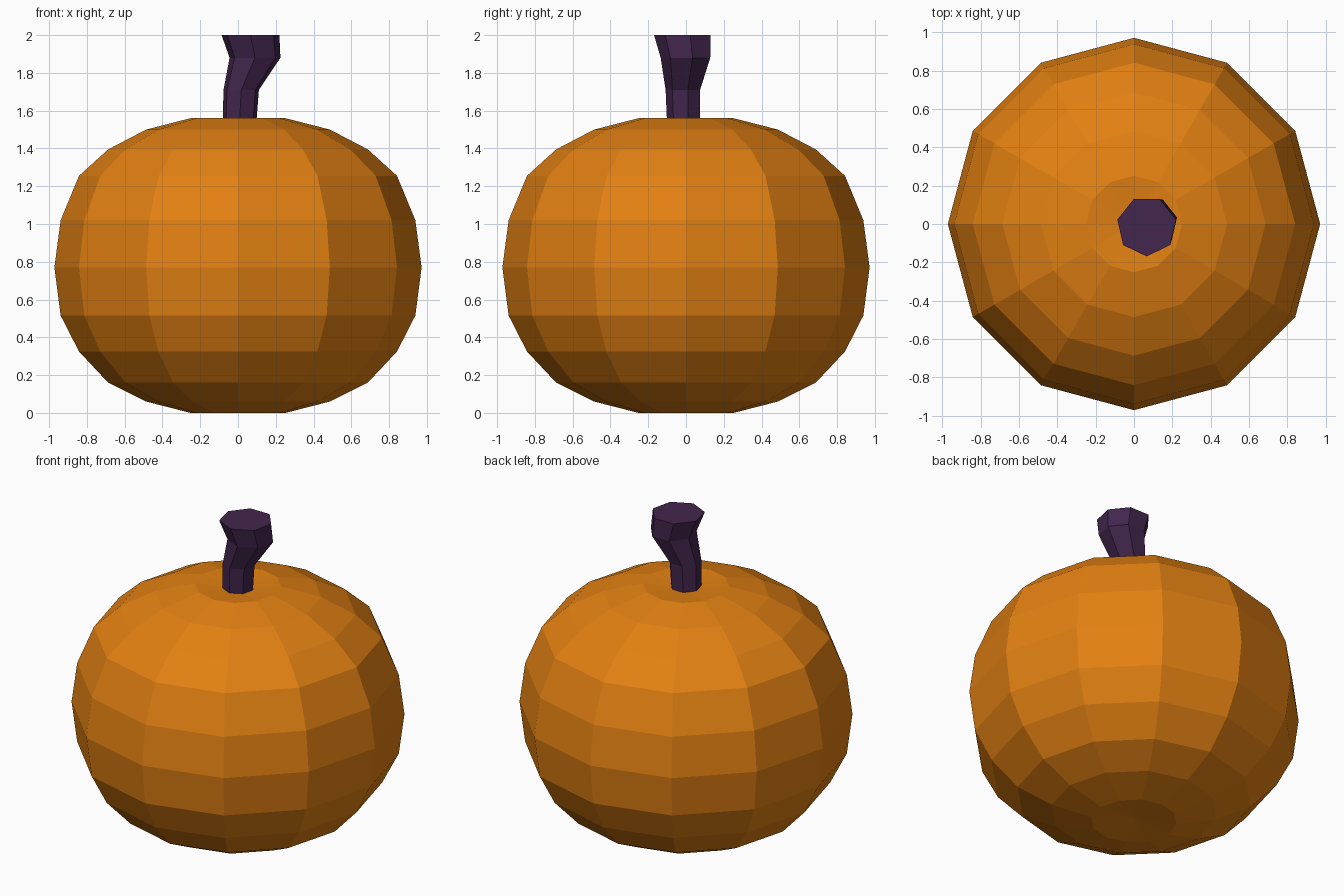
import bpy
import bmesh
from math import sin, cos, radians, tau

cube = bpy.data.objects.get("Cube")
if cube:
    bpy.data.objects.remove(cube, do_unlink=True)


def make_material(name, color):
    mat = bpy.data.materials.new(name)
    mat.use_nodes = True
    mat.diffuse_color = color
    mat.node_tree.nodes["Principled BSDF"].inputs["Base Color"].default_value = color
    return mat


def loft(name, rings, sides, start, material, bottom_pole=None, top_pole=None):
    """Skin a stack of (x, y, z, radius) rings; each end gets a flat cap or a pole point."""
    bm = bmesh.new()
    loops = []
    for x, y, z, r in rings:
        angles = [start + tau * i / sides for i in range(sides)]
        loops.append([bm.verts.new((x + r * cos(a), y + r * sin(a), z)) for a in angles])
    for low, high in zip(loops, loops[1:]):
        for i in range(sides):
            j = (i + 1) % sides
            bm.faces.new((low[i], low[j], high[j], high[i]))
    for loop, pole in ((loops[0][::-1], bottom_pole), (loops[-1], top_pole)):
        if pole is None:
            bm.faces.new(loop)
        else:
            tip = bm.verts.new((0, 0, pole))
            for i in range(sides):
                bm.faces.new((loop[i], loop[(i + 1) % sides], tip))
    mesh = bpy.data.meshes.new(name)
    bm.to_mesh(mesh)
    bm.free()
    mesh.materials.append(material)
    obj = bpy.data.objects.new(name, mesh)
    bpy.context.collection.objects.link(obj)
    return obj


orange = make_material("pumpkin orange", (0.76, 0.216, 0.006, 1))
purple = make_material("stem purple", (0.055, 0.019, 0.075, 1))

# Body: faceted sphere flattened at both ends, with shallow dimples at the poles
heights = [0, 0.06, 0.16, 0.325, 0.515, 0.77, 1.02, 1.255, 1.395, 1.5, 1.56]
body_rings = [(0, 0, z, 0.972 * sin(radians(15 * (k + 1)))) for k, z in enumerate(heights)]
loft("pumpkin_body", body_rings, 12, 0, orange, bottom_pole=0.02, top_pole=1.54)

# Stem: bent seven-sided stalk that flares toward its flat top
stem_rings = [
    (0.005, -0.008, 1.48, 0.09),
    (0.017, -0.012, 1.71, 0.096),
    (0.09, 0.004, 1.88, 0.138),
    (0.066, -0.012, 2.0, 0.157),
]
loft("pumpkin_stem", stem_rings, 7, radians(-90), purple)
